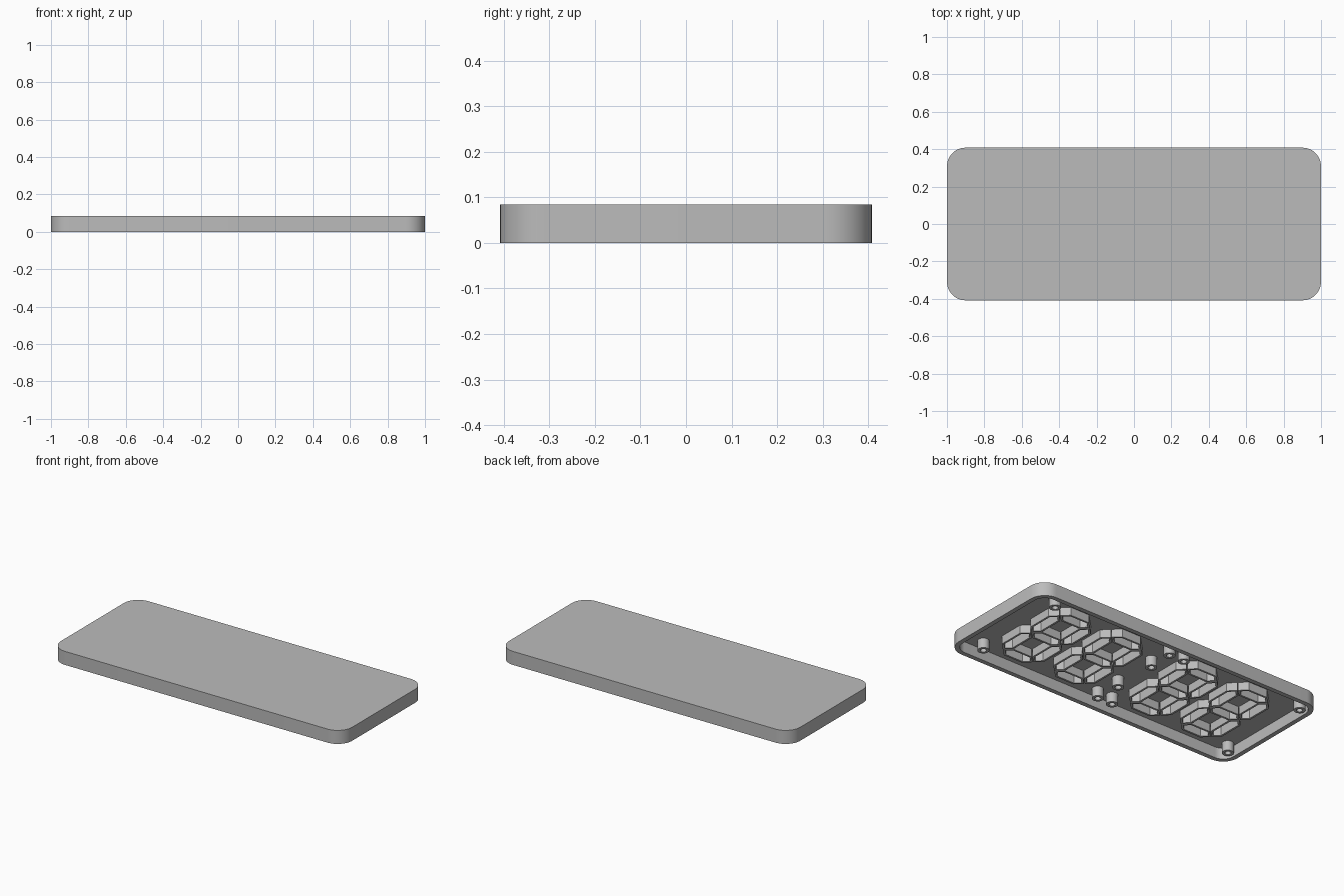
import bpy, bmesh, math

if "Cube" in bpy.data.objects:
    bpy.data.objects.remove(bpy.data.objects["Cube"])

HEIGHT, FLOOR, RECESS = 0.084, 0.068, 0.08   # top, cavity ceiling, chamber ceiling
SEG_END, POST_END = 0.018, 0.008             # lower ends of chambers and posts

grey = bpy.data.materials.new("light_grey_plastic")
grey.use_nodes = True
colour = (0.5, 0.5, 0.5, 1)
grey.diffuse_color = colour
grey.node_tree.nodes["Principled BSDF"].inputs["Base Color"].default_value = colour


def rounded_rect(hx, hy, r, steps=12):
    pts = []
    for k, (sx, sy) in enumerate([(1, 1), (-1, 1), (-1, -1), (1, -1)]):
        for i in range(steps + 1):
            t = (k + i / steps) * math.pi / 2
            pts.append((sx * (hx - r) + r * math.cos(t), sy * (hy - r) + r * math.sin(t)))
    return pts


def circle(cx, cy, r, n=24):
    return [(cx + r * math.cos(2 * math.pi * i / n), cy + r * math.sin(2 * math.pi * i / n))
            for i in range(n)]


def hexagon(cx, cy, length, width, upright, grow=0.0):
    # Pointed display segment, optionally offset outwards
    tip, w = length + grow * math.sqrt(2), width + grow
    pts = [(tip, 0), (tip - w, w), (w - tip, w), (-tip, 0), (w - tip, -w), (tip - w, -w)]
    if upright:
        pts = [(-y, x) for x, y in pts]
    return [(cx + x, cy + y) for x, y in pts]


def ring(bm, pts, z):
    return [bm.verts.new((x, y, z)) for x, y in pts]


def bridge(bm, a, b):
    for i in range(len(a)):
        j = (i + 1) % len(a)
        bm.faces.new((a[i], a[j], b[j], b[i]))


def prism(bm, pts, z0, z1):
    low, high = ring(bm, pts, z0), ring(bm, pts, z1)
    bm.faces.new(low[::-1])
    bm.faces.new(high)
    bridge(bm, low, high)


def tube(bm, outer, inner, z_end, z_root):
    # Open wall hanging from the ceiling
    loops = [ring(bm, outer, z_root), ring(bm, outer, z_end),
             ring(bm, inner, z_end), ring(bm, inner, z_root)]
    for a, b in zip(loops, loops[1:]):
        bridge(bm, b, a)
    return loops[-1]


def finish(name, bm):
    mesh = bpy.data.meshes.new(name)
    bm.to_mesh(mesh)
    bm.free()
    mesh.materials.append(grey)
    obj = bpy.data.objects.new(name, mesh)
    bpy.context.collection.objects.link(obj)
    return obj


def smooth(obj):
    bpy.ops.object.select_all(action='DESELECT')
    obj.select_set(True)
    bpy.context.view_layer.objects.active = obj
    bpy.ops.object.shade_smooth_by_angle(angle=math.radians(35))


def cut(obj, cutter):
    cutter.hide_render = True
    mod = obj.modifiers.new("cut", 'BOOLEAN')
    mod.operation, mod.solver, mod.object = 'DIFFERENCE', 'EXACT', cutter
    bpy.context.view_layer.update()
    graph = bpy.context.evaluated_depsgraph_get()
    mesh = bpy.data.meshes.new_from_object(obj.evaluated_get(graph))
    obj.modifiers.clear()
    obj.data = mesh
    bpy.data.objects.remove(cutter)


# Seven segments for each of four digits
A, B, W, GAP, WALL = 0.11, 0.245, 0.03, 0.02, 0.012
segments = []
for x in (0.63, 0.26, -0.285, -0.65):
    for y in (-B, 0, B):
        segments.append((x, y, A - GAP, W, False))
    for side in (-A, A):
        for y in (-B / 2, B / 2):
            segments.append((x + side, y, B / 2 - GAP, W, True))
colon = [(-0.005, 0.142), (-0.005, -0.142)]

# Housing: rounded tray, open below, thin front skin over each light chamber
bm = bmesh.new()
prism(bm, rounded_rect(1, 0.408, 0.1), 0, HEIGHT)
housing = finish("housing", bm)
bm = bmesh.new()
prism(bm, rounded_rect(0.972, 0.38, 0.072), -0.02, FLOOR)
cut(housing, finish("cavity_cutter", bm))
bm = bmesh.new()
for seg in segments:
    prism(bm, hexagon(*seg), FLOOR - 0.02, RECESS)
for x, y in colon:
    prism(bm, circle(x, y, 0.018), FLOOR - 0.02, RECESS)
cut(housing, finish("recess_cutter", bm))
smooth(housing)

# Thin walls around every segment chamber
bm = bmesh.new()
for seg in segments:
    tube(bm, hexagon(*seg, grow=WALL), hexagon(*seg), SEG_END, FLOOR)
finish("segment_walls", bm)

# Round light tubes for the colon
bm = bmesh.new()
for x, y in colon:
    tube(bm, circle(x, y, 0.033), circle(x, y, 0.018), POST_END, FLOOR)
smooth(finish("colon_tubes", bm))

# Screw posts with blind holes at the corners of both boards
bm = bmesh.new()
for x in (0.825, 0.003, -0.1, -0.932):
    for y in (-0.307, 0.307):
        end = tube(bm, circle(x, y, 0.033), circle(x, y, 0.017), POST_END, FLOOR)
        bm.faces.new(end[::-1])
smooth(finish("screw_posts", bm))
